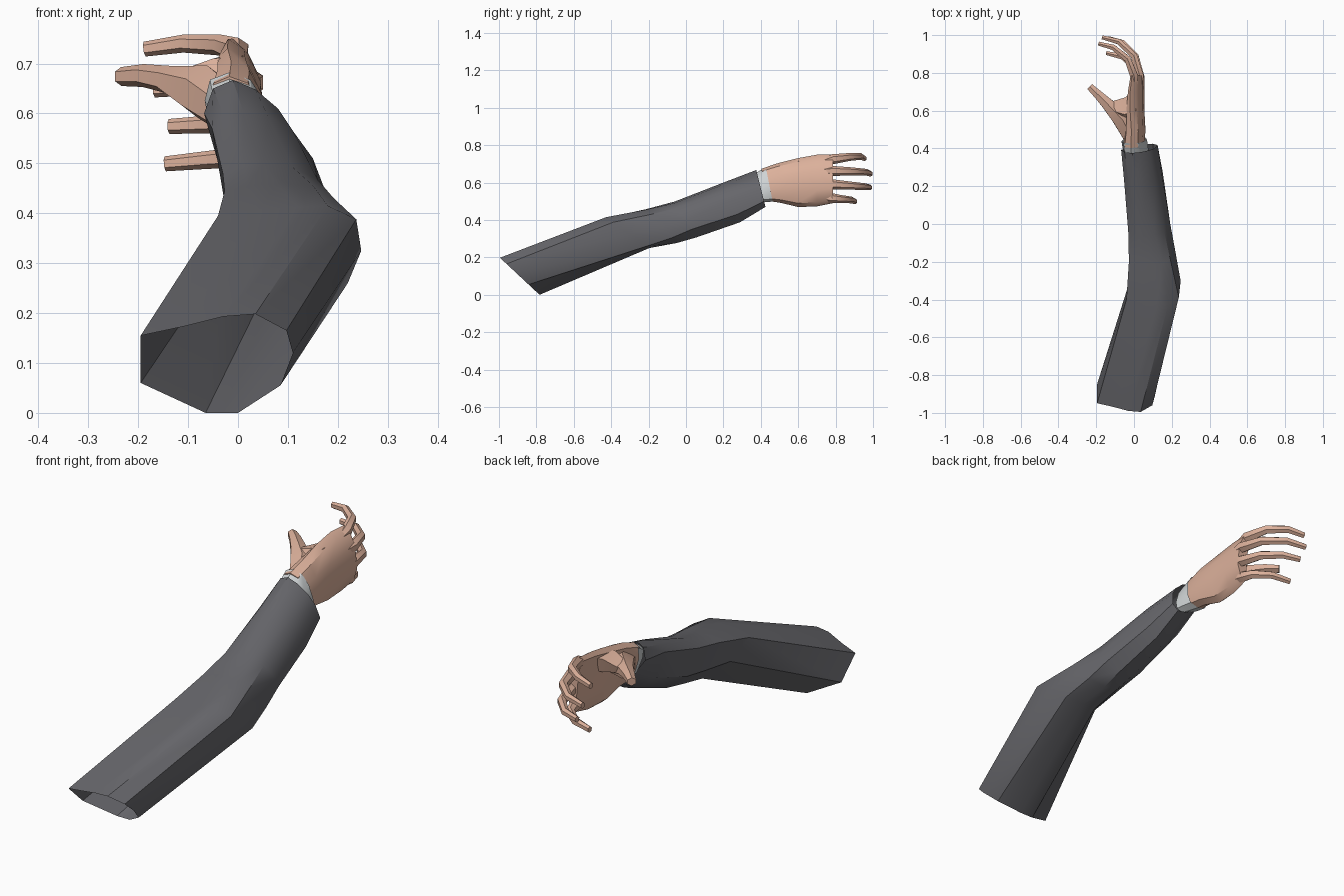
import bpy, math
from mathutils import Vector


def material(name, rgb):
    m = bpy.data.materials.new(name)
    m.diffuse_color = (*rgb, 1)
    return m


FABRIC = material("dark_fabric", (0.135, 0.135, 0.148))
SKIN = material("skin", (0.72, 0.44, 0.33))
SHIRT = material("shirt_grey", (0.62, 0.65, 0.66))


def loft(name, rings, mat, cap_start=False, cap_end=False, angle=35):
    """Skin a list of equal-length rings into one mesh."""
    n = len(rings[0])
    verts = [p for r in rings for p in r]
    faces = [(a * n + i, a * n + (i + 1) % n, (a + 1) * n + (i + 1) % n, (a + 1) * n + i)
             for a in range(len(rings) - 1) for i in range(n)]
    if cap_start:
        faces.append(tuple(range(n))[::-1])
    if cap_end:
        faces.append(tuple(range((len(rings) - 1) * n, len(rings) * n)))
    me = bpy.data.meshes.new(name)
    me.from_pydata(verts, [], faces)
    me.materials.append(mat)
    ob = bpy.data.objects.new(name, me)
    bpy.context.collection.objects.link(ob)
    bpy.ops.object.select_all(action='DESELECT')
    ob.select_set(True)
    bpy.context.view_layer.objects.active = ob
    bpy.ops.object.mode_set(mode='EDIT')
    bpy.ops.mesh.select_all(action='SELECT')
    bpy.ops.mesh.normals_make_consistent(inside=False)
    bpy.ops.object.mode_set(mode='OBJECT')
    bpy.ops.object.shade_smooth_by_angle(angle=math.radians(angle))
    return ob


def slanted(y0, slope, z0, pts):
    """Cross-section in x, z lying on a plane that leans along y."""
    return [(x, y0 + slope * (z - z0), z) for x, z in pts]


def oval(y0, slope, cx, cz, rx, rz, tilt=0.0, cup=0.0, n=10):
    """Squarish oval section; tilt shears x with z, cup bends both rims to -x."""
    out = []
    for i in range(n):
        a = math.tau * (i + 0.5) / n
        c, s = math.cos(a), math.sin(a)
        dx = rx * math.copysign(abs(c) ** 0.8, c)
        dz = rz * math.copysign(abs(s) ** 0.8, s)
        out.append((cx + dx + tilt * dz - cup * dz * dz, y0 + slope * dz, cz + dz))
    return out


def digit(name, path, sizes, n=6):
    """Tapered finger along a path; sizes are (half depth, half height)."""
    pts = [Vector(p) for p in path]
    rings = []
    for i, p in enumerate(pts):
        t = (pts[min(i + 1, len(pts) - 1)] - pts[max(i - 1, 0)]).normalized()
        side = t.cross(Vector((0, 0, 1))).normalized()
        up = side.cross(t)
        w, h = sizes[i]
        rings.append([p + side * w * math.cos(math.tau * (k + .5) / n)
                      + up * h * math.sin(math.tau * (k + .5) / n) for k in range(n)])
    return loft(name, rings, SKIN, True, True)


# Sleeve: open tube from shoulder, over the elbow, to the wrist
loft("sleeve", [
    slanted(-0.89, -1.07, 0.10, [
        (-.195, .155), (-.11, .173), (-.03, .193), (.035, .198), (.097, .165),
        (.11, .12), (.085, .055), (0, 0), (-.065, 0), (-.195, .06)]),
    slanted(-0.42, -1.4, 0.41, [
        (-.04, .395), (.04, .407), (.12, .412), (.18, .415), (.237, .388),
        (.247, .325), (.22, .26), (.13, .25), (.06, .255), (-.02, .32)]),
    slanted(-0.16, -0.9, 0.40, [
        (-.027, .444), (.02, .455), (.08, .458), (.15, .456), (.192, .43),
        (.215, .36), (.20, .305), (.13, .277), (.06, .285), (-.014, .345)]),
    slanted(0.0, -0.6, 0.40, [
        (-.03, .478), (.01, .495), (.05, .499), (.11, .492), (.16, .467),
        (.192, .40), (.185, .35), (.13, .307), (.06, .31), (-.018, .37)]),
    slanted(0.25, -0.35, 0.50, [
        (-.052, .57), (-.028, .596), (.01, .605), (.06, .595), (.11, .565),
        (.15, .51), (.152, .43), (.11, .388), (.05, .40), (-.028, .46)]),
    slanted(0.40, -0.25, 0.57, [
        (-.068, .60), (-.05, .65), (-.01, .667), (.035, .648), (.08, .61),
        (.11, .565), (.125, .50), (.10, .47), (.05, .48), (-.02, .53)]),
], FABRIC)

# Shirt cuff showing at the wrist
loft("cuff", [
    oval(0.375, -0.2, 0.018, 0.570, 0.048, 0.076, -0.4),
    oval(0.405, -0.2, 0.008, 0.578, 0.060, 0.082, -0.3),
    oval(0.445, -0.2, 0.0, 0.590, 0.062, 0.092, -0.2),
], SHIRT)

# Palm: cupped slab widening to the knuckles
loft("palm", [
    oval(0.42, -0.2, 0.0, 0.588, 0.053, 0.086, -0.2),
    oval(0.50, -0.1, 0.008, 0.597, 0.049, 0.106, -0.15, 0.5),
    oval(0.60, 0, 0.013, 0.600, 0.042, 0.131, -0.1, 1.2),
    oval(0.70, 0, 0.022, 0.611, 0.034, 0.138, -0.1, 1.5),
    oval(0.785, 0, 0.029, 0.620, 0.026, 0.130, -0.1, 1.6),
], SKIN, True, True)

# Four curled fingers, rooted inside the palm
finger_sizes = [(.012, .012), (.024, .027), (.020, .021), (.017, .018), (.012, .015)]
for name, path in {
    "index_finger": [(.005, .70, .70), (.0, .785, .725), (-.035, .875, .737), (-.11, .935, .740), (-.187, .955, .729)],
    "middle_finger": [(.028, .70, .66), (.03, .785, .662), (0, .89, .660), (-.08, .965, .655), (-.168, .988, .647)],
    "ring_finger": [(.03, .70, .59), (.033, .785, .590), (.007, .89, .583), (-.06, .96, .578), (-.138, .985, .574)],
    "little_finger": [(.018, .69, .53), (.022, .77, .518), (.006, .83, .512), (-.06, .885, .507), (-.146, .905, .499)],
}.items():
    digit(name, path, finger_sizes)

# Thumb with its fleshy base
digit("thumb",
      [(-.01, .45, .60), (-.07, .565, .643), (-.14, .635, .668), (-.19, .685, .676), (-.234, .727, .674)],
      [(.045, .05), (.055, .055), (.036, .028), (.027, .023), (.021, .019)])

# Web of skin between thumb and index finger
loft("thumb_web", [
    [(-.12, .60, .685), (-.115, .65, .675), (-.11, .63, .645), (-.10, .57, .66)],
    [(-.05, .58, .71), (-.047, .67, .705), (-.03, .66, .64), (-.03, .55, .66)],
    [(.01, .60, .715), (.01, .72, .725), (.02, .70, .64), (.02, .52, .66)],
], SKIN, True, True)
